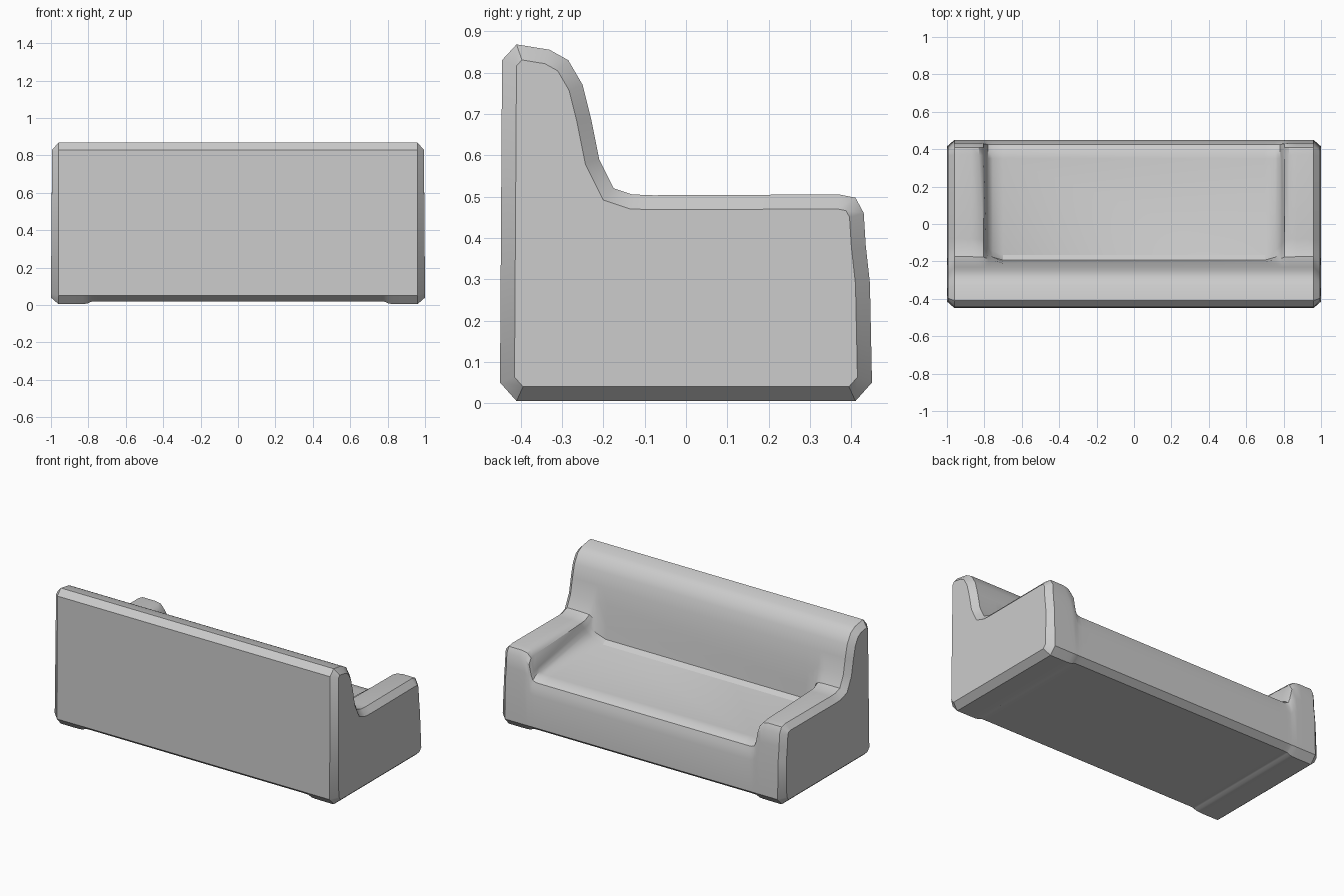
import bpy, bmesh, math

cube = bpy.data.objects.get("Cube")
if cube:
    bpy.data.objects.remove(cube, do_unlink=True)

# Fabric colour
fabric = bpy.data.materials.new("grey fabric")
fabric.use_nodes = True
fabric.diffuse_color = (0.6, 0.6, 0.6, 1)
fabric.node_tree.nodes["Principled BSDF"].inputs["Base Color"].default_value = (0.6, 0.6, 0.6, 1)

# Backrest outline, shared by the arms and the seat (y, z)
back = [(-.41, .005), (-.45, .05), (-.445, .83), (-.41, .868), (-.33, .855),
        (-.285, .83), (-.25, .77), (-.23, .69), (-.21, .59)]
# Sweep from the backrest into the arm, and its seat counterpart
arm_rear = [(-.175, .52), (-.13, .505), (-.08, .503)]
seat_rear = [(-.2, .46), (-.193, .38), (-.165, .358)]
# Arm top and front, and the seat counterpart
arm_front = [(.37, .505), (.41, .497), (.43, .46), (.435, .38), (.445, .29), (.45, .05), (.41, .005)]
seat_front = [(.35, .35), (.40, .343), (.425, .325), (.435, .295), (.445, .25), (.45, .05), (.41, .02)]

# Cross-sections: x, how far the front and rear points have sunk to the seat
half = [(.96, 0, 0), (.87, 0, 0), (.83, .05, .02), (.805, .22, .08), (.79, .75, .3),
        (.78, .93, .5), (.755, 1, .75), (.70, 1, 1)]
stations = half + [(-x, f, r) for x, f, r in reversed(half)]


def blend(a, b, t):
    return [(p[0] + (q[0] - p[0]) * t, p[1] + (q[1] - p[1]) * t) for p, q in zip(a, b)]


# Loft the whole sofa across its width
bm = bmesh.new()
rings = []
for x, f, r in stations:
    outline = back + blend(arm_rear, seat_rear, r) + blend(arm_front, seat_front, f)
    ring = []
    for i, (y, z) in enumerate(outline):
        if i == 0:
            z += .015 * f
        ring.append(bm.verts.new((x, y, z)))
    rings.append(ring)
n = len(rings[0])
for a, b in zip(rings, rings[1:]):
    for i in range(n):
        j = (i + 1) % n
        bm.faces.new((a[i], a[j], b[j], b[i]))

# Close both ends with a chamfered side panel
ends = [bm.faces.new(rings[0]), bm.faces.new(rings[-1])]
bmesh.ops.recalc_face_normals(bm, faces=bm.faces)
bmesh.ops.inset_individual(bm, faces=ends, thickness=.035, depth=.034, use_even_offset=True)

# Flare the lower corners of the sides slightly
for v in bm.verts:
    if abs(v.co.x) > .98 and v.co.z < .1:
        v.co.x = math.copysign(1.0, v.co.x)

mesh = bpy.data.meshes.new("sofa_body")
bm.to_mesh(mesh)
bm.free()
mesh.materials.append(fabric)
sofa = bpy.data.objects.new("sofa_body", mesh)
bpy.context.collection.objects.link(sofa)
bpy.ops.object.select_all(action='DESELECT')
sofa.select_set(True)
bpy.context.view_layer.objects.active = sofa
bpy.ops.object.shade_smooth_by_angle(angle=math.radians(35))
